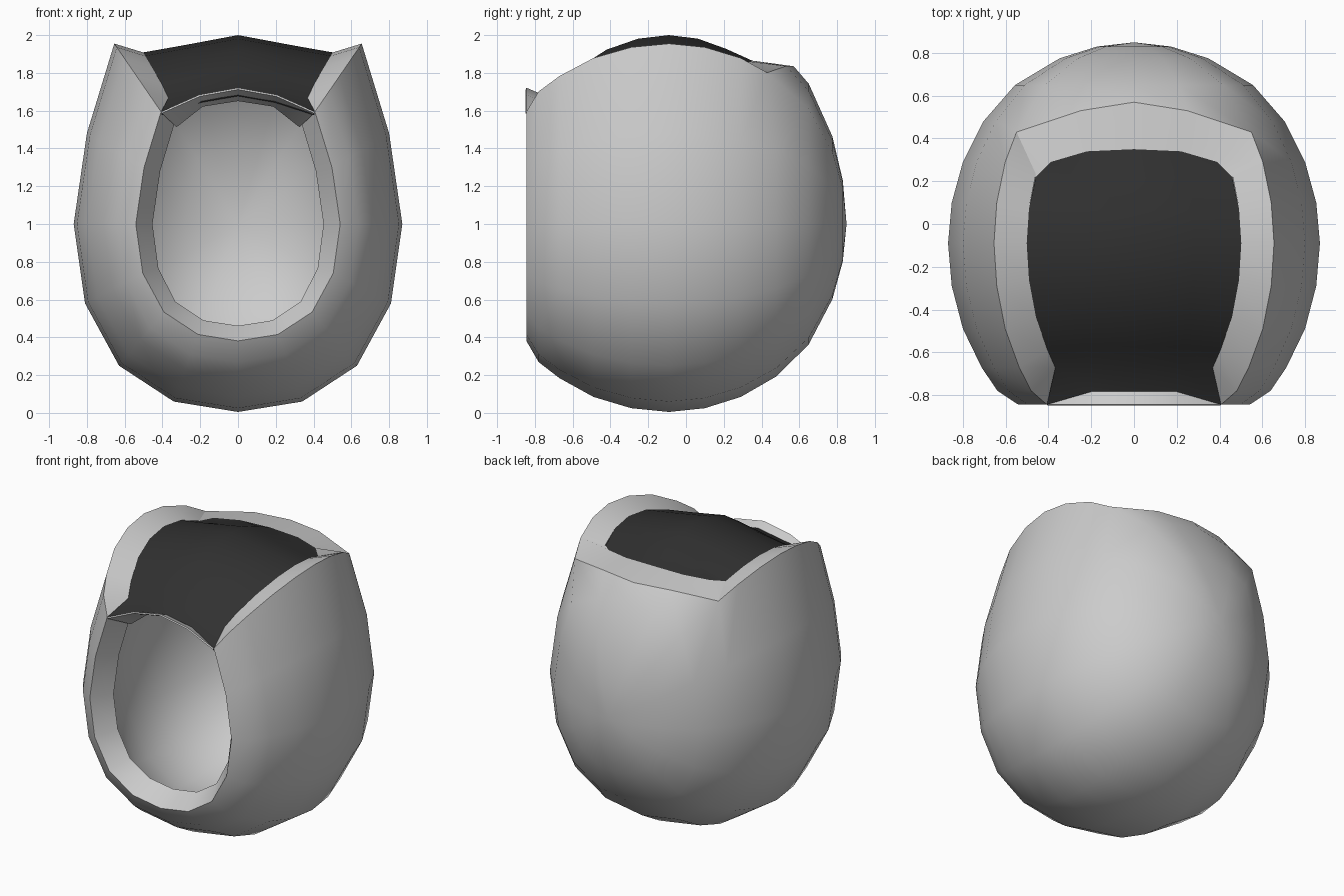
import bpy, bmesh
from mathutils import Vector

if "Cube" in bpy.data.objects:
    bpy.data.objects.remove(bpy.data.objects["Cube"])

def material(name, v):
    m = bpy.data.materials.new(name)
    m.diffuse_color = (v, v, v, 1)
    m.use_nodes = True
    m.node_tree.nodes["Principled BSDF"].inputs["Base Color"].default_value = m.diffuse_color
    return m

GREY = material("light grey", 0.6)
BLACK = material("soft black", 0.03)
T = 0.16                                   # wall thickness

# half cross-section (x, z about the centre), bottom to top
HALF = [(0, -.995), (.34, -.94), (.63, -.75), (.81, -.42), (.87, 0),
        (.80, .48), (.655, .955), (.33, 1.10), (0, 1.16)]
SECTION = HALF + [(-x, z) for x, z in HALF[7:0:-1]]
# front-to-back profile (y, scale of section)
PROFILE = [(-.845, .622), (-.78, .735), (-.67, .82), (-.49, .92), (-.29, .98),
           (-.09, 1), (.10, .98), (.29, .92), (.48, .81), (.65, .64),
           (.775, .40), (.83, .2), (.85, 0)]
BACK = 8                                   # ring where the top opening ends
BACK_Y = {6: .43, 7: .53, 8: .57, 9: .53, 10: .43}
PATCH = range(6, 11)                       # columns of the top opening

def scale_at(y):
    for (a, s), (b, t) in zip(PROFILE, PROFILE[1:]):
        if y <= b:
            return s + (t - s) * (y - a) / (b - a)
    return 0

def point(j, i):
    y = BACK_Y.get(i, PROFILE[j][0]) if j == BACK else PROFILE[j][0]
    s = scale_at(y)
    x, z = SECTION[i % 16]
    return Vector((x * s, y, 1 + z * s))

def shell_mesh(open_top):
    """Rounded hood surface, open at the front, optionally open at the top."""
    bm = bmesh.new()
    n = len(PROFILE) - 1
    v = [[bm.verts.new(point(j, i)) for i in range(16)] for j in range(n)]
    pole = bm.verts.new((0, PROFILE[-1][0], 1))
    for j in range(n):
        for i in range(16):
            k = (i + 1) % 16
            if open_top and j < BACK and 6 <= i < 10:
                continue
            if j == n - 1:
                bm.faces.new((v[j][i], v[j][k], pole))
            else:
                bm.faces.new((v[j][i], v[j][k], v[j + 1][k], v[j + 1][i]))
    for f in bm.faces:
        f.normal_update()
        if f.normal.dot(f.calc_center_median() - Vector((0, -.1, 1))) < 0:
            f.normal_flip()
    loose = [w for w in bm.verts if not w.link_faces]
    normals = {}
    bm.normal_update()
    for j in range(n):
        for i in range(16):
            normals[j, i] = v[j][i].normal.copy()
    bmesh.ops.delete(bm, geom=loose, context='VERTS')
    return bm, normals

def finish(name, bm, mat, thick=0):
    me = bpy.data.meshes.new(name)
    bm.to_mesh(me)
    bm.free()
    me.materials.append(mat)
    ob = bpy.data.objects.new(name, me)
    bpy.context.collection.objects.link(ob)
    if thick:
        mod = ob.modifiers.new("wall", 'SOLIDIFY')
        mod.thickness, mod.offset = thick, -1
    bpy.ops.object.select_all(action='DESELECT')
    ob.select_set(True)
    bpy.context.view_layer.objects.active = ob
    if thick:
        bpy.ops.object.modifier_apply(modifier="wall")
    bpy.ops.object.shade_smooth_by_angle(angle=0.7)
    return ob

def sheet(name, rows, mat, thick=0):
    """Grid of quads through rows of points, facing up."""
    bm = bmesh.new()
    v = [[bm.verts.new(p) for p in r] for r in rows]
    for a, b in zip(v, v[1:]):
        for i in range(len(a) - 1):
            f = bm.faces.new((a[i], a[i + 1], b[i + 1], b[i]))
            f.normal_update()
            if f.normal.z < 0:
                f.normal_flip()
    return finish(name, bm, mat, thick)

full, n_full = shell_mesh(False)
full.free()
hood, n_open = shell_mesh(True)

# main hood with thick wall
finish("hood_shell", hood, GREY, T)

# front arch closing the face opening under the cap
outer = [point(0, i) for i in PATCH]
inner = [Vector((x, -.70, z)) for x, z in
         ((.33, 1.52), (.19, 1.63), (0, 1.66), (-.19, 1.63), (-.33, 1.52))]
sheet("front_arch", [outer, inner], GREY, 0.01)

# dark cap sunk inside the top opening
front = [o.copy() if i in (6, 10) else o.lerp(p, .42)
         for i, o, p in zip(PATCH, outer, inner)]
rows = [front]
for j in range(1, BACK):
    row = []
    for i in PATCH:
        n = n_open[j, i] if i in (6, 10) else n_full[j, i]
        p = point(j, i) - n * T
        if j == BACK - 1:
            p.y = min(p.y, .22)
        row.append(p)
    rows.append(row)
back = [Vector(p) for p in ((.39, .29, 1.85), (.22, .34, 1.86), (0, .35, 1.865),
                            (-.22, .34, 1.86), (-.39, .29, 1.85))]
rows.append(back)
sheet("top_cap", rows, BLACK, 0.02)

# wide ledge behind the cap
edge = [point(BACK, i) for i in PATCH]
side = [[point(7, i), point(7, i) - n_open[7, i] * T] for i in (6, 10)]
sheet("back_ledge", [[side[0][0]] + edge + [side[1][0]],
                     [rows[-2][0]] + back + [rows[-2][-1]]], GREY)
